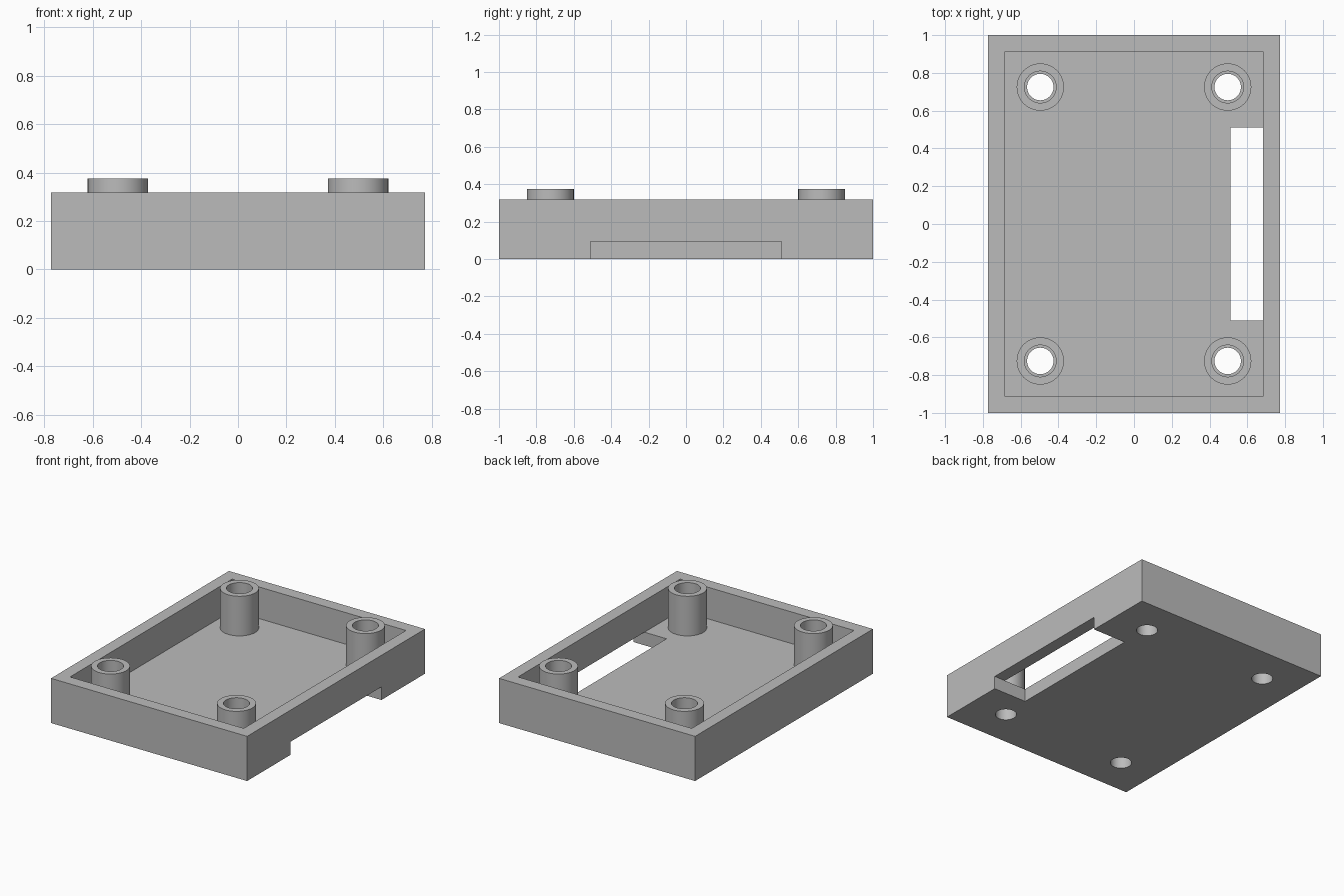
import bpy
import bmesh
from mathutils import Matrix, Vector

cube = bpy.data.objects.get("Cube")
if cube:
    bpy.data.objects.remove(cube, do_unlink=True)

HALF_X, HALF_Y, HEIGHT = 0.772, 1.0, 0.318
WALL, FLOOR = 0.088, 0.093
POST_X, POST_Y, POST_TOP = 0.496, 0.725, 0.375
POST_R, BORE_R, HOLE_R = 0.125, 0.084, 0.07
SLOT_X, SLOT_Y = 0.51, 0.51
SIDES = 64

grey = bpy.data.materials.new("plain grey")
grey.use_nodes = True
colour = (0.5, 0.5, 0.5, 1)
grey.diffuse_color = colour
grey.node_tree.nodes["Principled BSDF"].inputs["Base Color"].default_value = colour


def add_object(name, bm):
    bmesh.ops.recalc_face_normals(bm, faces=bm.faces)
    mesh = bpy.data.meshes.new(name)
    bm.to_mesh(mesh)
    bm.free()
    mesh.materials.append(grey)
    obj = bpy.data.objects.new(name, mesh)
    bpy.context.collection.objects.link(obj)
    return obj


def box(name, low, high):
    low, high = Vector(low), Vector(high)
    bm = bmesh.new()
    place = Matrix.Translation((low + high) / 2) @ Matrix.Diagonal((*(high - low), 1))
    bmesh.ops.create_cube(bm, size=1, matrix=place)
    return add_object(name, bm)


def cylinder(name, radius, x, y, low, high):
    bm = bmesh.new()
    bmesh.ops.create_cone(bm, cap_ends=True, segments=SIDES, radius1=radius,
                          radius2=radius, depth=high - low,
                          matrix=Matrix.Translation((x, y, (low + high) / 2)))
    return add_object(name, bm)


def cut(target, cutter):
    """Subtract the cutter, bake the result and remove the cutter."""
    mod = target.modifiers.new("cut", 'BOOLEAN')
    mod.operation, mod.solver, mod.object = 'DIFFERENCE', 'EXACT', cutter
    bpy.context.view_layer.update()
    graph = bpy.context.evaluated_depsgraph_get()
    baked = bpy.data.meshes.new_from_object(target.evaluated_get(graph))
    target.modifiers.clear()
    target.data = baked
    bpy.data.objects.remove(cutter, do_unlink=True)


def smooth(obj):
    bpy.ops.object.select_all(action='DESELECT')
    obj.select_set(True)
    bpy.context.view_layer.objects.active = obj
    bpy.ops.object.shade_smooth_by_angle()


# Open tray with a slot through the floor and the lower edge of one wall
tray = box("tray", (-HALF_X, -HALF_Y, 0), (HALF_X, HALF_Y, HEIGHT))
cut(tray, box("cavity_cutter", (WALL - HALF_X, WALL - HALF_Y, FLOOR),
              (HALF_X - WALL, HALF_Y - WALL, 1)))
cut(tray, box("slot_cutter", (SLOT_X, -SLOT_Y, -1), (1, SLOT_Y, FLOOR)))

# Four hollow posts, each above a narrower hole in the floor
for side, sx in (("right", -1), ("left", 1)):
    for end, sy in (("front", -1), ("back", 1)):
        x, y = sx * POST_X, sy * POST_Y
        cut(tray, cylinder("hole_cutter", HOLE_R, x, y, -1, 1))
        post = cylinder(f"{end}_{side}_post", POST_R, x, y, FLOOR, POST_TOP)
        cut(post, cylinder("bore_cutter", BORE_R, x, y, -1, 1))
        smooth(post)
smooth(tray)
